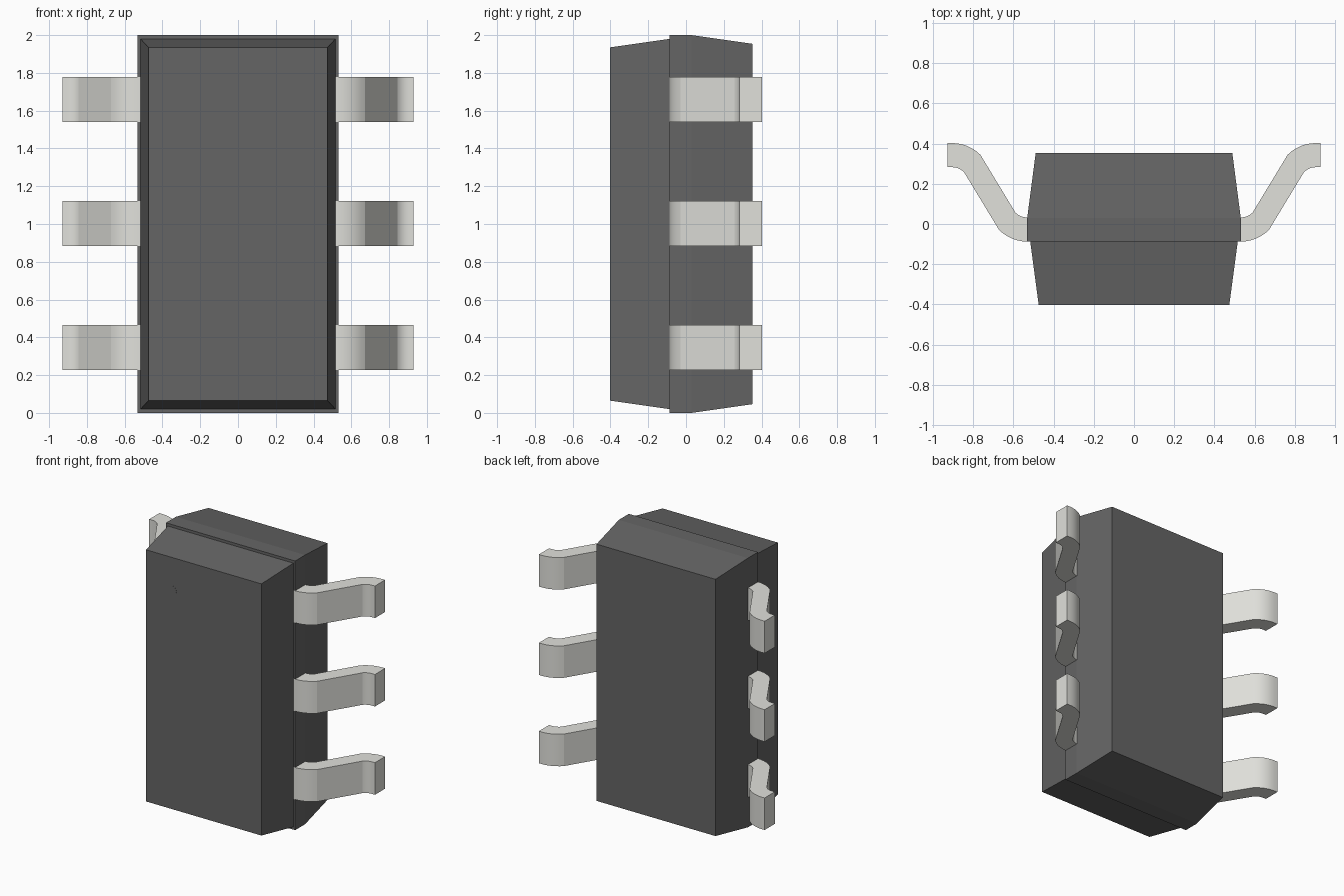
import bpy, bmesh, math

if "Cube" in bpy.data.objects:
    bpy.data.objects.remove(bpy.data.objects["Cube"])


def material(name, rgb):
    m = bpy.data.materials.new(name)
    m.diffuse_color = (*rgb, 1)
    m.use_nodes = True
    m.node_tree.nodes["Principled BSDF"].inputs["Base Color"].default_value = m.diffuse_color
    return m


def make_object(name, bm, mat):
    bmesh.ops.recalc_face_normals(bm, faces=bm.faces)
    mesh = bpy.data.meshes.new(name)
    bm.to_mesh(mesh)
    bm.free()
    mesh.materials.append(mat)
    obj = bpy.data.objects.new(name, mesh)
    bpy.context.collection.objects.link(obj)
    return obj


def loft(rings):
    """Join equal-length rings of points and cap both ends."""
    bm = bmesh.new()
    loops = [[bm.verts.new(p) for p in ring] for ring in rings]
    n = len(loops[0])
    for a, b in zip(loops, loops[1:]):
        for i in range(n):
            j = (i + 1) % n
            bm.faces.new((a[i], a[j], b[j], b[i]))
    bm.faces.new(loops[0])
    bm.faces.new(loops[-1])
    return bm


plastic = material("dark_plastic", (0.13, 0.13, 0.13))
metal = material("pale_metal", (0.75, 0.75, 0.71))

# Moulded body: y, half width, top and bottom inset of each section
sections = [(-0.402, 0.474, 0.065), (-0.087, 0.516, 0.02),
            (-0.087, 0.531, 0.0), (0.03, 0.531, 0.0), (0.352, 0.489, 0.046)]
make_object("body", loft([[(-w, y, d), (w, y, d), (w, y, 2 - d), (-w, y, 2 - d)]
                          for y, w, d in sections]), plastic)

# Small flush marker dot on the front face
dot = [(-0.26 + 0.035 * math.cos(t * math.tau / 24),
        1.69 + 0.035 * math.sin(t * math.tau / 24)) for t in range(24)]
make_object("marker_dot", loft([[(x, y, z) for x, z in dot]
                                for y in (-0.4025, -0.40)]), plastic)


# Bent lead profile: point-symmetric S of two 45 degree bends
def bend(y, radius, steps=6):
    angles = [math.radians(45) * i / steps for i in range(steps + 1)]
    return [(0.507, y)] + [(0.53 + radius * math.sin(a),
                            y + radius * (1 - math.cos(a))) for a in angles]


def opposite(points):
    return [(1.435 - x, 0.315 - y) for x, y in points]


outer = bend(-0.0875, 0.2)
inner = bend(0.0325, 0.085)[::-1]
profile = outer + opposite(inner) + opposite(outer) + inner

# Three pairs of leads
for i, zc in enumerate((0.347, 1.003, 1.66)):
    lead = make_object(f"lead_pair_{i + 1}",
                       loft([[(x, y, zc + s * 0.119) for x, y in profile]
                             for s in (-1, 1)]), metal)
    for face in lead.data.polygons:
        face.use_smooth = True
    lead.data.set_sharp_from_angle(angle=math.radians(12))
    mirror = lead.modifiers.new("mirror", 'MIRROR')
    mirror.use_axis = (True, False, False)
